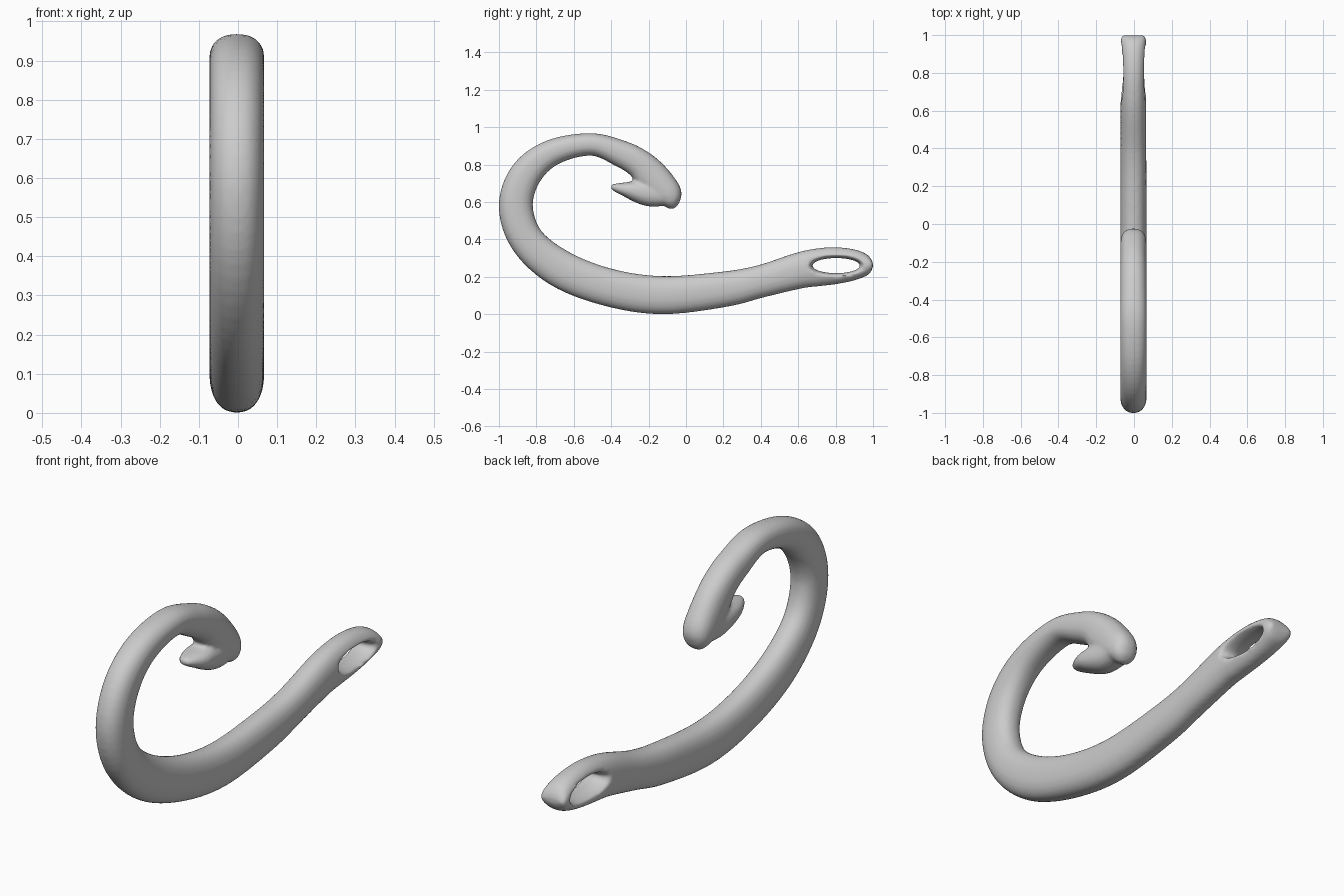
import bpy, bmesh, math
from mathutils import Vector

if "Cube" in bpy.data.objects:
    bpy.data.objects.remove(bpy.data.objects["Cube"])


def catmull(pts, steps):
    """Smooth interpolation through tuples of any size."""
    v = [Vector(p) for p in pts]
    v = [2 * v[0] - v[1]] + v + [2 * v[-1] - v[-2]]
    out = []
    for i in range(1, len(v) - 2):
        a, b, c, d = v[i - 1:i + 3]
        for k in range(steps):
            t = k / steps
            out.append(0.5 * (2 * b + (c - a) * t + (2 * a - 5 * b + 4 * c - d) * t * t
                              + (3 * b - a - 3 * c + d) * t ** 3))
    return out + [v[-2]]


def skin_rings(name, rings):
    bm = bmesh.new()
    vs = [[bm.verts.new(p) for p in r] for r in rings]
    n = len(vs[0])
    for a, b in zip(vs, vs[1:]):
        for i in range(n):
            j = (i + 1) % n
            bm.faces.new((a[i], a[j], b[j], b[i]))
    bm.faces.new(vs[0])
    bm.faces.new(vs[-1])
    bmesh.ops.recalc_face_normals(bm, faces=bm.faces)
    me = bpy.data.meshes.new(name)
    bm.to_mesh(me)
    bm.free()
    ob = bpy.data.objects.new(name, me)
    bpy.context.collection.objects.link(ob)
    return ob


def power(c, e):
    return math.copysign(abs(c) ** e, c)


def sweep(name, pts, sides=32, steps=6):
    """Sweep a soft oval along (y, z, in-plane half, x half) points."""
    path = catmull(pts, steps)
    rings = []
    for i, p in enumerate(path):
        t = path[min(i + 1, len(path) - 1)] - path[max(i - 1, 0)]
        n = Vector((-t[1], t[0])).normalized()
        ring = []
        for k in range(sides):
            a = 2 * math.pi * k / sides
            u = max(p[2], 0.004) * power(math.cos(a), 0.88)
            ring.append((-0.003 + p[3] * power(math.sin(a), 0.88), p[0] + n.x * u, p[1] + n.y * u))
        rings.append(ring)
    return skin_rings(name, rings)


# Shank, bend and head in one sweep, eye end first
hook = sweep("fish_hook", [
    (.999, .263, .012, .055), (.990, .263, .032, .064), (.965, .263, .058, .067), (.90, .264, .083, .068),
    (.80, .26, .099, .068), (.70, .25, .101, .068), (.60, .232, .096, .068), (.40, .176, .087, .068),
    (.20, .133, .095, .069), (-.13, .102, .102, .070), (-.42, .145, .101, .070),
    (-.675, .245, .101, .070), (-.85, .395, .092, .070), (-.91, .58, .091, .070),
    (-.855, .75, .085, .070), (-.715, .865, .070, .070), (-.505, .908, .060, .070),
    (-.34, .855, .072, .070), (-.25, .805, .078, .070), (-.195, .75, .088, .070),
    (-.135, .685, .086, .070), (-.095, .64, .075, .068), (-.082, .60, .052, .058),
    (-.080, .573, .026, .035), (-.080, .563, .008, .015)])

# Barb pointing back from the head
barb = sweep("barb", [
    (-.09, .63, .05, .06), (-.19, .642, .066, .068), (-.27, .658, .056, .070),
    (-.32, .667, .040, .064), (-.365, .675, .026, .045), (-.392, .680, .016, .026),
    (-.402, .681, .006, .010)])

# Waisted cutter for the eye hole
rings = []
for k in range(-8, 9):
    x = k * 0.0125
    flare = 0.02 * (x / 0.065) ** 2
    rings.append([(x, .803 + (.128 + flare) * math.cos(a), .26 + (.040 + flare) * math.sin(a))
                  for a in (2 * math.pi * i / 48 for i in range(48))])
cutter = skin_rings("eye_cutter", rings)

# Merge the parts, then blend them into one soft surface
for other, op in ((barb, 'UNION'), (cutter, 'DIFFERENCE')):
    m = hook.modifiers.new(other.name, 'BOOLEAN')
    m.operation, m.object, m.solver = op, other, 'EXACT'
r = hook.modifiers.new("blend", 'REMESH')
r.mode, r.voxel_size, r.use_smooth_shade = 'VOXEL', 0.009, True
s = hook.modifiers.new("soften", 'SMOOTH')
s.factor, s.iterations = 0.5, 6

# Bake the modifiers and drop the helpers
dg = bpy.context.evaluated_depsgraph_get()
mesh = bpy.data.meshes.new_from_object(hook.evaluated_get(dg))
hook.modifiers.clear()
hook.data = mesh
for ob in (barb, cutter):
    bpy.data.objects.remove(ob)
for p in mesh.polygons:
    p.use_smooth = True
